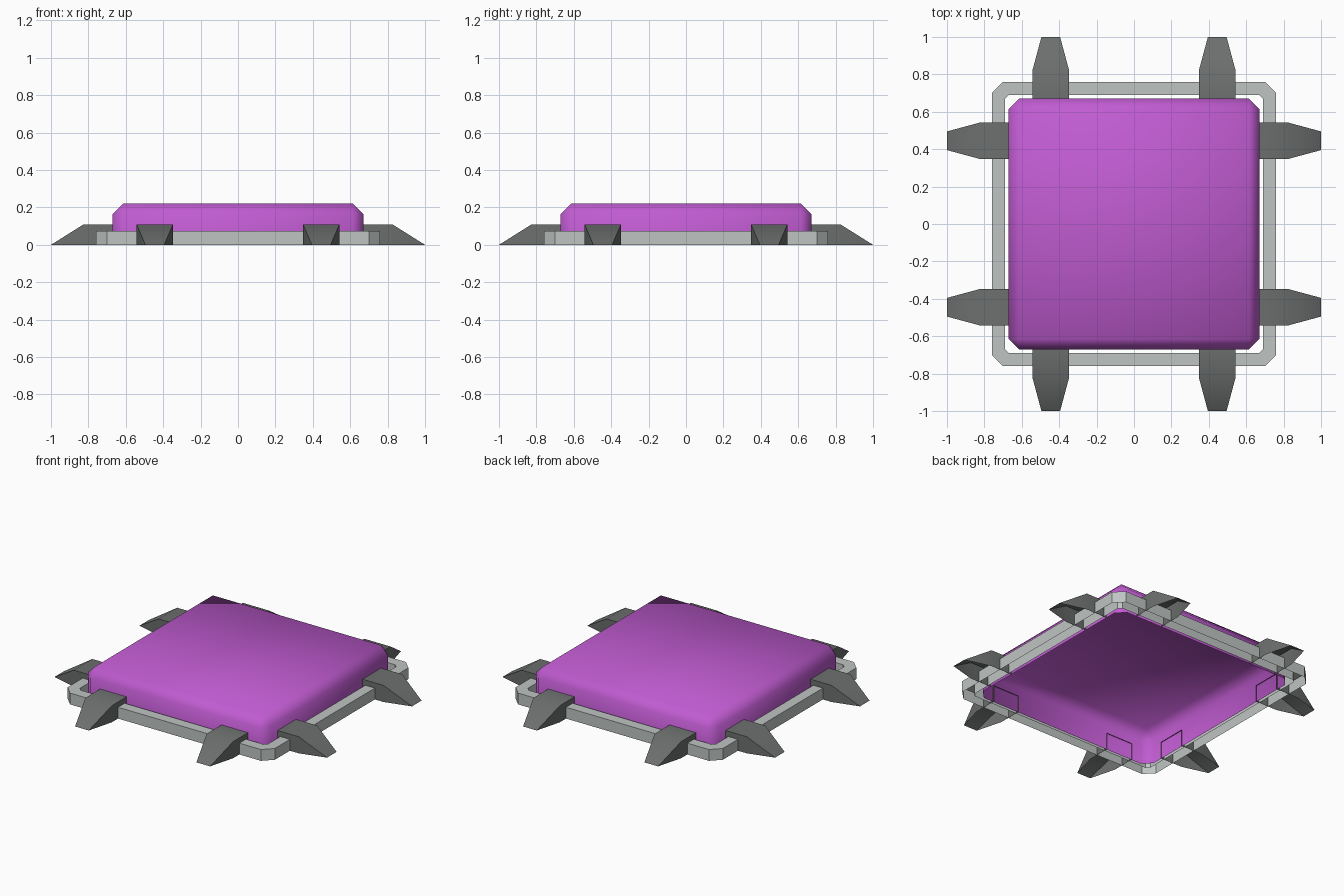
import bpy, bmesh, math
from mathutils import Matrix

if "Cube" in bpy.data.objects:
    bpy.data.objects.remove(bpy.data.objects["Cube"])


def material(name, rgb):
    m = bpy.data.materials.new(name)
    m.diffuse_color = (*rgb, 1)
    m.use_nodes = True
    m.node_tree.nodes["Principled BSDF"].inputs["Base Color"].default_value = m.diffuse_color
    return m


PURPLE = material("purple", (0.53, 0.105, 0.64))
LIGHT = material("light grey", (0.52, 0.56, 0.55))
DARK = material("dark grey", (0.15, 0.16, 0.157))


def finish(bm, name, mat, angle):
    me = bpy.data.meshes.new(name)
    bm.to_mesh(me)
    bm.free()
    me.materials.append(mat)
    ob = bpy.data.objects.new(name, me)
    bpy.context.collection.objects.link(ob)
    bpy.ops.object.select_all(action='DESELECT')
    ob.select_set(True)
    bpy.context.view_layer.objects.active = ob
    bpy.ops.object.shade_smooth_by_angle(angle=math.radians(angle))
    return ob


# Body: box with chamfered sides and top, hollow and open underneath
bm = bmesh.new()
bmesh.ops.create_cube(bm, size=1)
bmesh.ops.transform(bm, verts=bm.verts, matrix=Matrix.Translation((0, 0, 0.11))
                    @ Matrix.Diagonal((1.34, 1.34, 0.22, 1)))
edges = [e for e in bm.edges if any(v.co.z > 0.1 for v in e.verts)]
bmesh.ops.bevel(bm, geom=edges, offset=0.055, segments=1, profile=0.5, affect='EDGES')
bottom = [f for f in bm.faces if all(v.co.z < 0.001 for v in f.verts)]
bmesh.ops.delete(bm, geom=bottom, context='FACES_ONLY')
finish(bm, "body", PURPLE, 60)


# Frame: square channel with cut corners, open underneath
def loop(bm, r, cut, z):
    c = r - cut
    pts = [(r, -c), (r, c), (c, r), (-c, r), (-r, c), (-r, -c), (-c, -r), (c, -r)]
    return [bm.verts.new((x, y, z)) for x, y in pts]


bm = bmesh.new()
loops = [loop(bm, 0.76, 0.06, 0), loop(bm, 0.76, 0.06, 0.075),
         loop(bm, 0.69, 0.02, 0.075), loop(bm, 0.69, 0.02, 0)]
for a, b in zip(loops, loops[1:]):
    for i in range(8):
        j = (i + 1) % 8
        bm.faces.new((a[i], a[j], b[j], b[i]))
finish(bm, "frame", LIGHT, 30)

# Feet: a straight block that tapers down to a narrow edge on the ground
sections = [(0.665, 0.097, 0.11), (0.825, 0.097, 0.11), (1.0, 0.05, 0.0)]


def foot(name, turn, side):
    bm = bmesh.new()
    rows = []
    for x, w, h in sections:
        low = [bm.verts.new((x, side * 0.445 + s * w, 0)) for s in (-1, 1)]
        top = [bm.verts.new((x, side * 0.445 + s * w, h)) for s in (-1, 1)] if h else low
        rows.append((low[0], top[0], top[1], low[1]))
    a, b, t = rows
    for i in range(3):
        bm.faces.new((a[i], b[i], b[i + 1], a[i + 1]))
    bm.faces.new((b[0], t[0], b[1]))
    bm.faces.new((b[1], t[1], t[2], b[2]))
    bm.faces.new((b[2], t[2], b[3]))
    bmesh.ops.recalc_face_normals(bm, faces=bm.faces)
    if sum(f.normal.z for f in bm.faces) < 0:
        bmesh.ops.reverse_faces(bm, faces=bm.faces)
    bmesh.ops.rotate(bm, verts=bm.verts, matrix=Matrix.Rotation(turn, 3, 'Z'))
    finish(bm, name, DARK, 60)


for k, where in enumerate(("right", "back", "left", "front")):
    for side in (-1, 1):
        foot(f"{where}_foot_{'a' if side < 0 else 'b'}", k * math.pi / 2, side)
